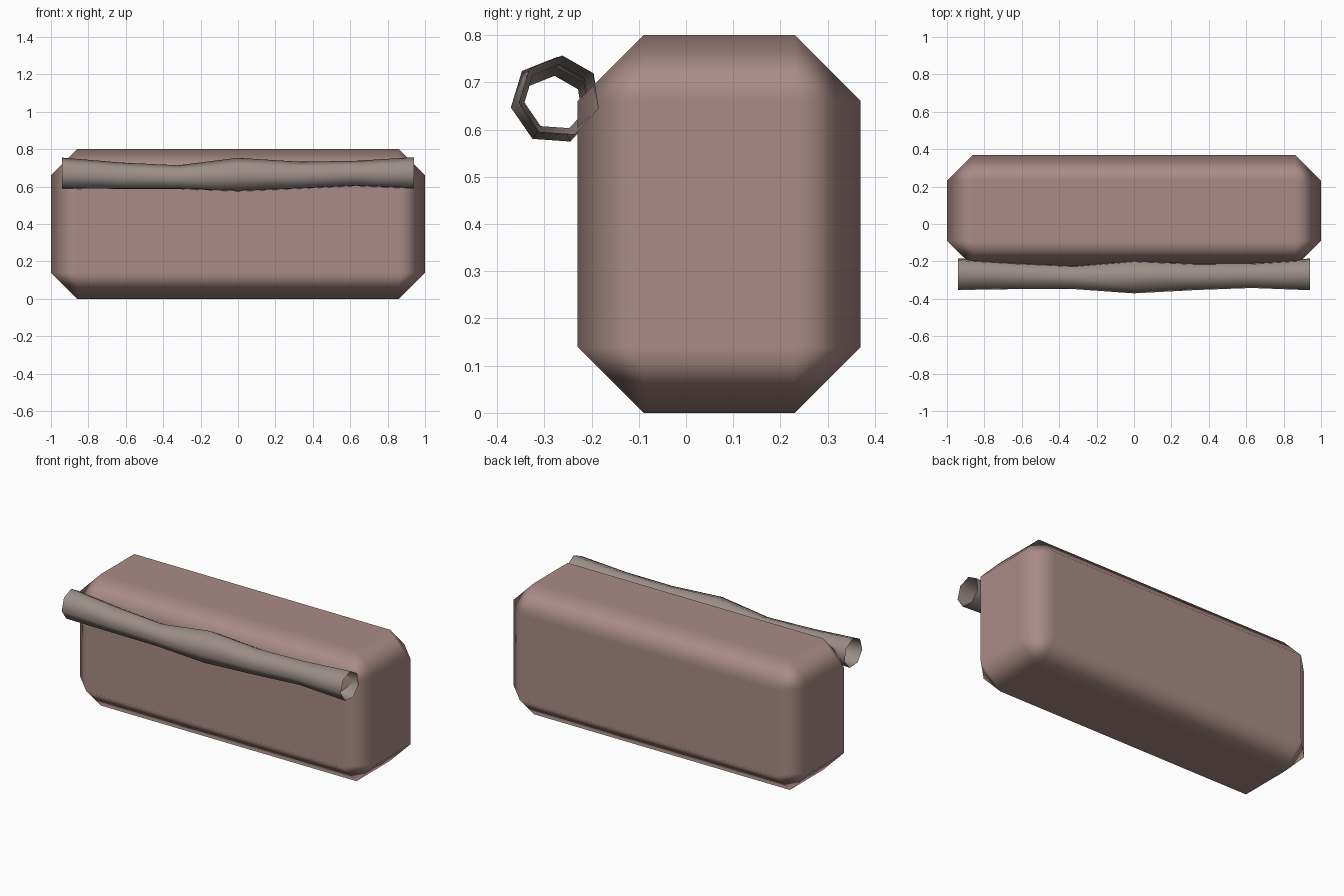
import bpy, bmesh, math

if "Cube" in bpy.data.objects:
    bpy.data.objects.remove(bpy.data.objects["Cube"])


def finish(name, bm, color):
    bmesh.ops.recalc_face_normals(bm, faces=bm.faces)
    me = bpy.data.meshes.new(name)
    bm.to_mesh(me)
    bm.free()
    for p in me.polygons:
        p.use_smooth = True
    ob = bpy.data.objects.new(name, me)
    bpy.context.collection.objects.link(ob)
    mat = bpy.data.materials.new(name + "_material")
    mat.diffuse_color = (*color, 1)
    mat.use_nodes = True
    mat.node_tree.nodes["Principled BSDF"].inputs["Base Color"].default_value = mat.diffuse_color
    me.materials.append(mat)
    return ob


# Chamfered main block, softly shaded with flat main faces
bm = bmesh.new()
bmesh.ops.create_cube(bm, size=1)
bmesh.ops.scale(bm, vec=(2, 0.6, 0.8), verts=bm.verts)
bmesh.ops.translate(bm, vec=(0, 0.07, 0.4), verts=bm.verts)
body = finish("body", bm, (0.40, 0.26, 0.24))
bevel = body.modifiers.new("chamfer", 'BEVEL')
bevel.width = 0.14
bevel.segments = 1
bevel.limit_method = 'NONE'
bevel.harden_normals = True

# Uneven seven-sided open tube along the upper front edge: x, y, z, radius
rings = [
    (-0.94, -0.267, 0.668, 0.087),
    (-0.63, -0.275, 0.655, 0.074),
    (-0.32, -0.283, 0.648, 0.066),
    (0.00, -0.279, 0.661, 0.093),
    (0.33, -0.279, 0.658, 0.075),
    (0.63, -0.273, 0.668, 0.070),
    (0.94, -0.268, 0.670, 0.087),
]
SIDES = 7
bm = bmesh.new()
loops = []
for x, y, z, r in rings:
    angles = [math.radians(86) + math.tau * i / SIDES for i in range(SIDES)]
    loops.append([bm.verts.new((x, y + r * math.cos(a), z + r * math.sin(a)))
                  for a in angles])
for a, b in zip(loops, loops[1:]):
    for i in range(SIDES):
        j = (i + 1) % SIDES
        bm.faces.new((a[i], a[j], b[j], b[i]))
finish("front_roll", bm, (0.33, 0.27, 0.25))
